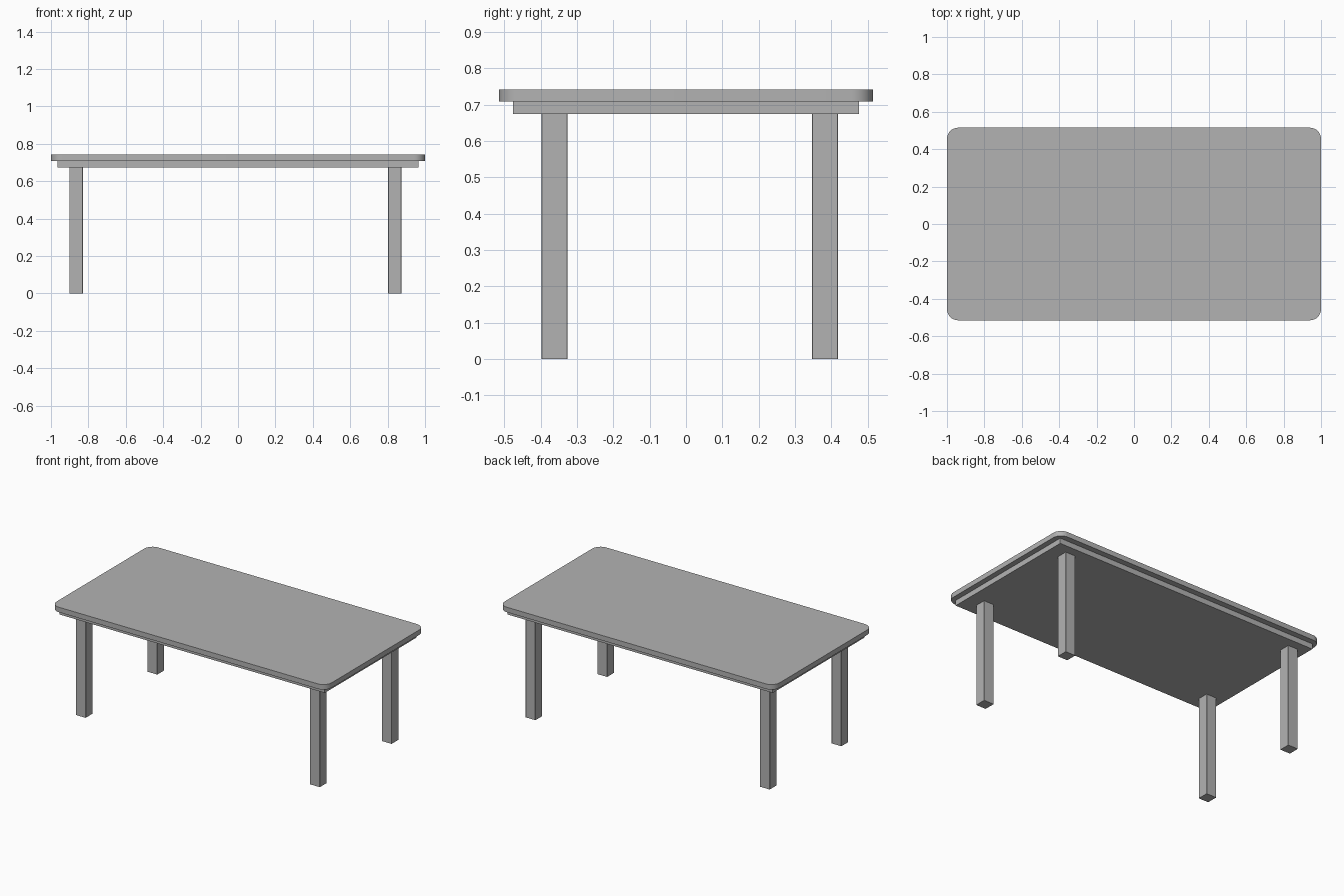
import bpy
import bmesh
from mathutils import Matrix, Vector

cube = bpy.data.objects.get("Cube")
if cube:
    bpy.data.objects.remove(cube, do_unlink=True)

grey = bpy.data.materials.new("plain grey")
grey.use_nodes = True
grey.diffuse_color = (0.45, 0.45, 0.45, 1)
grey.node_tree.nodes["Principled BSDF"].inputs["Base Color"].default_value = grey.diffuse_color


def block(name, low, high, radius=0, segments=1):
    """Box between two corners, with its upright edges optionally rounded."""
    low, high = Vector(low), Vector(high)
    bm = bmesh.new()
    bmesh.ops.create_cube(bm, size=1, matrix=Matrix.LocRotScale(None, None, high - low))
    if radius:
        upright = [e for e in bm.edges if abs(e.verts[0].co.z - e.verts[1].co.z) > 0.001]
        bmesh.ops.bevel(bm, geom=upright, offset=radius, segments=segments,
                        profile=0.5, affect='EDGES')
    mesh = bpy.data.meshes.new(name)
    bm.to_mesh(mesh)
    bm.free()
    mesh.materials.append(grey)
    obj = bpy.data.objects.new(name, mesh)
    obj.location = (low + high) / 2
    bpy.context.collection.objects.link(obj)
    return obj


UNDER, STEP, TOP = 0.674, 0.709, 0.742

# Rounded table top, smooth around its corners
table_top = block("table_top", (-1, -0.515, STEP), (1, 0.515, TOP), 0.06, 8)
bpy.context.view_layer.objects.active = table_top
table_top.select_set(True)
bpy.ops.object.shade_smooth_by_angle()

# Inset slab below the top
block("under_slab", (-0.965, -0.477, UNDER), (0.965, 0.477, STEP))

# Four square legs, set slightly off centre
LEG = 0.036
for side, x in (("right", -0.866), ("left", 0.838)):
    for end, y in (("front", -0.362), ("back", 0.383)):
        block(f"{end}_{side}_leg", (x - LEG, y - LEG, 0), (x + LEG, y + LEG, UNDER), 0.002)
